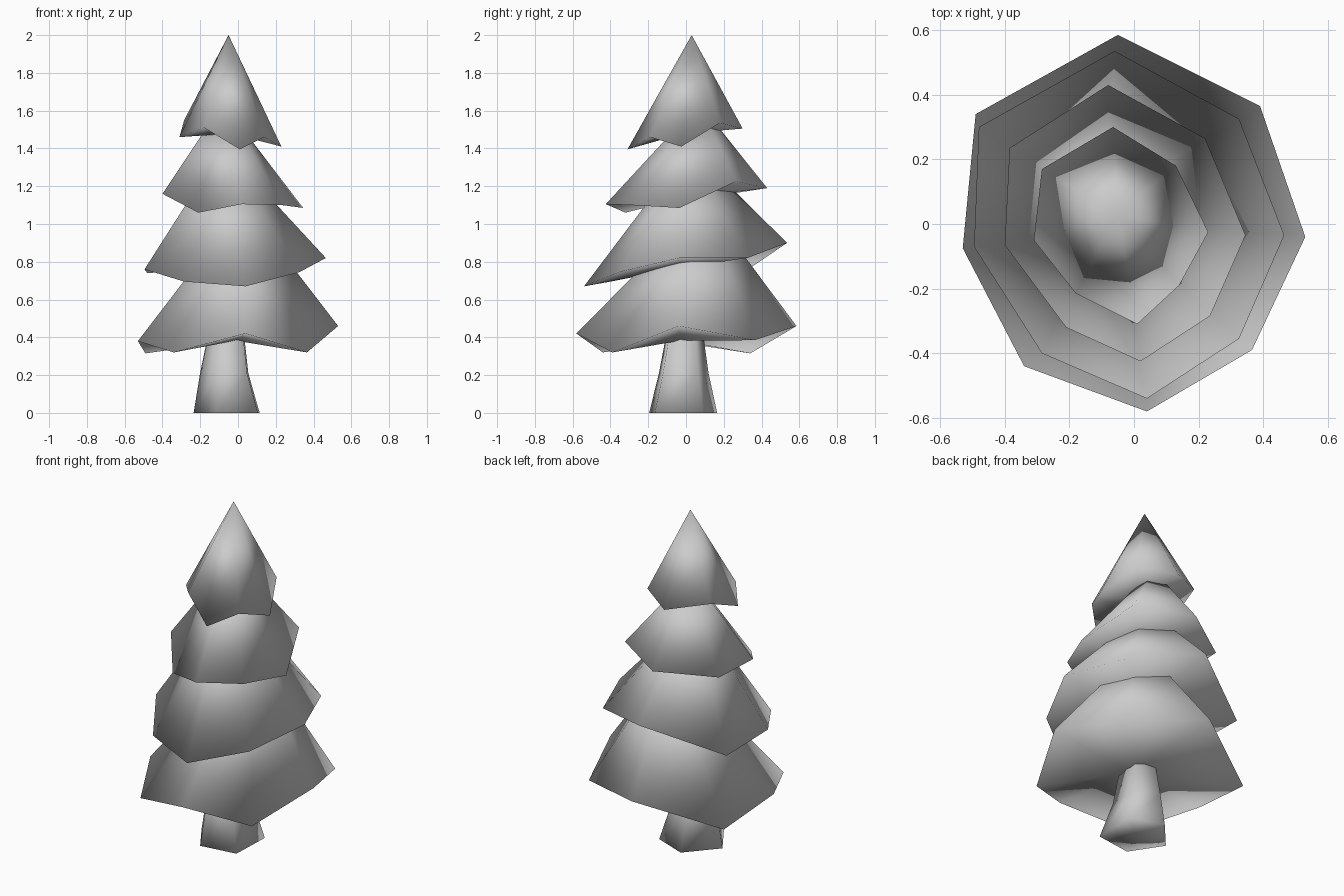
import bpy, bmesh

if "Cube" in bpy.data.objects:
    bpy.data.objects.remove(bpy.data.objects["Cube"])


def loft(name, rings, tip=None, base=None):
    """Skin rings (bottom to top), closing with fans to a tip and a base point."""
    bm = bmesh.new()
    loops = [[bm.verts.new(p) for p in ring] for ring in rings]
    n = len(loops[0])
    for a, b in zip(loops, loops[1:]):
        for i in range(n):
            j = (i + 1) % n
            bm.faces.new((a[i], a[j], b[j], b[i]))
    if tip:
        t = bm.verts.new(tip)
        for i in range(n):
            bm.faces.new((loops[-1][i], loops[-1][(i + 1) % n], t))
    if base:
        c = bm.verts.new(base)
        for i in range(n):
            bm.faces.new((loops[0][(i + 1) % n], loops[0][i], c))
    mesh = bpy.data.meshes.new(name)
    bm.to_mesh(mesh)
    bm.free()
    mesh.shade_smooth()
    ob = bpy.data.objects.new(name, mesh)
    bpy.context.collection.objects.link(ob)


def centre(ring):
    return tuple(sum(p[k] for p in ring) / len(ring) for k in range(3))


# Branch tiers: uneven eight-sided cones, rim counter-clockwise from the right, then the tip
low = [(.53, -.04, .46), (.39, .365, .385), (-.05, .585, .46), (-.49, .34, .315),
       (-.53, -.075, .38), (-.34, -.44, .32), (.04, -.58, .42), (.365, -.39, .32)]
mid = [(.465, -.035, .82), (.325, .325, .82), (-.06, .535, .90), (-.48, .30, .74),
       (-.495, -.07, .76), (-.285, -.40, .695), (.04, -.54, .67), (.325, -.355, .745)]
high = [(.345, -.035, 1.085), (.22, .265, 1.225), (-.08, .43, 1.19), (-.385, .235, 1.16),
        (-.40, -.065, 1.16), (-.21, -.32, 1.06), (.02, -.425, 1.105), (.235, -.285, 1.10)]
top = [(.23, -.025, 1.41), (.13, .18, 1.535), (-.065, .30, 1.505), (-.285, .17, 1.55),
       (-.31, -.05, 1.46), (-.18, -.215, 1.51), (.01, -.31, 1.395), (.14, -.19, 1.46)]

for name, rim, tip in [("bottom_tier", low, (.03, .10, 1.11)),
                       ("lower_middle_tier", mid, (-.08, .02, 1.41)),
                       ("upper_middle_tier", high, (-.08, .07, 1.64)),
                       ("top_tier", top, (-.05, .03, 2.0))]:
    loft(name, [rim], tip, centre(rim))

# Five-sided flared trunk, its top hidden in the bottom tier
foot = [(.115, .09), (-.08, .165), (-.235, -.01), (-.115, -.195), (.105, -.165)]
trunk = [[(cx + s * (x + .06), cy + s * (y + .015), z) for x, y in foot]
         for s, cx, cy, z in [(1, -.06, -.015, 0), (.73, -.073, -.012, .21),
                              (.52, -.062, -.006, .44)]]
loft("trunk", trunk, centre(trunk[-1]), centre(trunk[0]))
